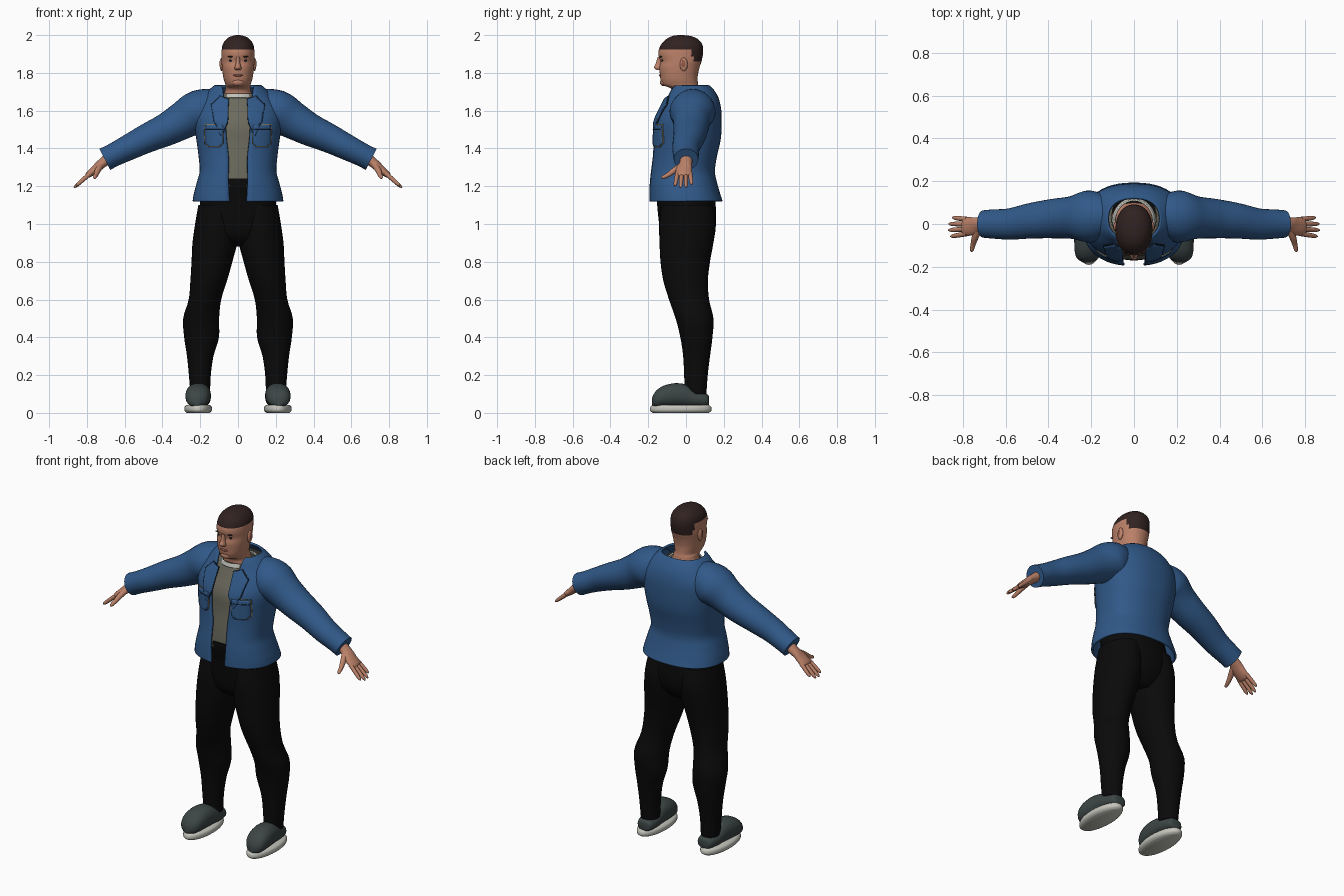
import bpy, bmesh, math
from mathutils import Vector, Matrix

if "Cube" in bpy.data.objects:
    bpy.data.objects.remove(bpy.data.objects["Cube"])


def material(name, r, g, b):
    m = bpy.data.materials.new(name)
    m.use_nodes = True
    m.diffuse_color = (r, g, b, 1)
    bsdf = next(n for n in m.node_tree.nodes if n.type == "BSDF_PRINCIPLED")
    bsdf.inputs["Base Color"].default_value = (r, g, b, 1)
    bsdf.inputs["Roughness"].default_value = 0.8
    return m


BLUE = material("denim blue", .03, .1, .25)
BLACK = material("trouser black", .003, .003, .003)
SKIN = material("skin", .5, .22, .14)
HAIR = material("hair brown", .03, .016, .015)
GREY = material("shirt grey", .15, .145, .11)
SHOE = material("shoe slate", .045, .06, .06)
SOLE = material("off white", .55, .55, .5)
TRIM = material("dark seam", .008, .016, .035)
TAN = material("stitch tan", .22, .19, .12)
LIP = material("lip", .3, .1, .07)


def finish(name, bm, mat, mirror=False, thick=0):
    bmesh.ops.recalc_face_normals(bm, faces=bm.faces)
    me = bpy.data.meshes.new(name)
    bm.to_mesh(me)
    bm.free()
    me.materials.append(mat)
    ob = bpy.data.objects.new(name, me)
    bpy.context.collection.objects.link(ob)
    if thick:
        mod = ob.modifiers.new("thickness", "SOLIDIFY")
        mod.thickness, mod.offset = thick, 0
    if mirror:
        ob.modifiers.new("mirror", "MIRROR")
    bpy.ops.object.select_all(action="DESELECT")
    ob.select_set(True)
    bpy.context.view_layer.objects.active = ob
    bpy.ops.object.shade_smooth_by_angle(angle=math.radians(50))
    return ob


def spline(rows, steps=4):
    """Catmull-Rom through rows of numbers."""
    out = []
    for i in range(len(rows) - 1):
        a, b, c, d = (rows[max(0, min(len(rows) - 1, i + k))] for k in (-1, 0, 1, 2))
        for s in range(steps):
            t = s / steps
            out.append([q + .5 * t * (r - p + t * (2 * p - 5 * q + 4 * r - u + t * (3 * (q - r) + u - p)))
                        for p, q, r, u in zip(a, b, c, d)])
    return out + [list(rows[-1])]


def power(v, p):
    return math.copysign(abs(v) ** p, v)


def loft(name, rings, mat, mirror=False, p=1.0, n=32, caps=True, thick=0):
    """rings: (centre, side axis, depth axis, half-width of the front gap)."""
    bm = bmesh.new()
    loops = []
    gapped = any(r[3] > 0 for r in rings)
    for c, u, v, gap in rings:
        a0 = math.asin(min(1, gap / u.length) ** (1 / p)) if gapped else 0
        angles = [a0 + (2 * math.pi - 2 * a0) * i / n for i in range(n + gapped)]
        loops.append([bm.verts.new(c + u * power(math.sin(a), p) - v * power(math.cos(a), p))
                      for a in angles])
    for lo, hi in zip(loops, loops[1:]):
        for i in range(n):
            j = (i + 1) % len(lo)
            bm.faces.new((lo[i], lo[j], hi[j], hi[i]))
    if caps and not gapped:
        bm.faces.new(loops[0])
        bm.faces.new(loops[-1])
    return finish(name, bm, mat, mirror, thick)


def column(name, rows, mat, **kw):
    """rows: (z, centre x, half width, front y, back y, gap)."""
    rings = [(Vector((x, (f + b) / 2, z)), Vector((w, 0, 0)), Vector((0, (b - f) / 2, 0)), g)
             for z, x, w, f, b, g in spline([tuple(r) + (0,) * (6 - len(r)) for r in rows])]
    return loft(name, rings, mat, **kw)


def tube(name, rows, mat, n=20, **kw):
    """rows: (x, y, z, side radius, up radius)."""
    rows = spline(rows)
    pts = [Vector(r[:3]) for r in rows]
    rings = []
    for i, r in enumerate(rows):
        t = (pts[min(i + 1, len(pts) - 1)] - pts[max(i - 1, 0)]).normalized()
        side = t.cross(Vector((0, 0, 1))).normalized()
        rings.append((pts[i], side * r[3], side.cross(t) * r[4], 0))
    return loft(name, rings, mat, n=n, **kw)


def ball(name, loc, size, mat, mirror=True):
    bm = bmesh.new()
    bmesh.ops.create_uvsphere(bm, u_segments=16, v_segments=10, radius=1,
                              matrix=Matrix.LocRotScale(Vector(loc), None, Vector(size)))
    return finish(name, bm, mat, mirror)


# Jacket body, open down the front
JACKET = [(1.12, 0, .235, -.19, .188, .045), (1.16, 0, .228, -.19, .175, .047),
          (1.22, 0, .212, -.188, .158, .05), (1.28, 0, .197, -.182, .147, .05),
          (1.36, 0, .203, -.172, .158, .05), (1.45, 0, .215, -.168, .178, .06),
          (1.54, 0, .228, -.16, .183, .065), (1.61, 0, .22, -.13, .18, .065),
          (1.67, 0, .18, -.1, .165, .075), (1.71, 0, .145, -.085, .14, .08),
          (1.73, 0, .12, -.075, .12, .085)]
POWER = .85
column("jacket_body", JACKET, BLUE, p=POWER, n=48, thick=.012)
tube("jacket_sleeve", [(.13, .04, 1.6, .1, .115), (.21, .035, 1.595, .122, .113),
                       (.29, .03, 1.55, .1, .1), (.38, .025, 1.5, .092, .087),
                       (.48, .015, 1.455, .083, .077), (.58, 0, 1.405, .073, .068),
                       (.66, 0, 1.365, .068, .062), (.705, 0, 1.342, .064, .063)],
     BLUE, n=32, mirror=True)
DENSE = spline(JACKET)


def front_y(x, z):
    for a, b in zip(DENSE, DENSE[1:]):
        if a[0] <= z <= b[0]:
            t = (z - a[0]) / (b[0] - a[0])
            _, _, w, f, k, _ = [p + t * (q - p) for p, q in zip(a, b)]
            s = min(1, abs(x) / w) ** (1 / POWER)
            return (f + k) / 2 - (k - f) / 2 * (1 - s * s) ** (POWER / 2)
    return 0


def plate(name, outline, mat, grow, lift):
    """Thin panel that follows the jacket front."""
    cx, cz = (sum(c) / len(outline) for c in zip(*outline))
    bm = bmesh.new()
    pts = []
    for x, z in outline:
        d = Vector((x - cx, z - cz))
        d += d.normalized() * grow
        pts.append(bm.verts.new((cx + d.x, 0, cz + d.y)))
    bm.faces.new(pts)
    for axis, start in ((0, .02), (2, 1.4)):
        for i in range(22):
            co, no = Vector(), Vector()
            co[axis], no[axis] = start + i * .0141, 1
            bmesh.ops.bisect_plane(bm, geom=bm.verts[:] + bm.edges[:] + bm.faces[:],
                                   plane_co=co, plane_no=no)
    for v in bm.verts:
        v.co.y = front_y(v.co.x, v.co.z) - lift
    finish(name, bm, mat, mirror=True, thick=.006)


LAPEL = [(.05, 1.66), (.095, 1.675), (.14, 1.63), (.125, 1.545), (.09, 1.465), (.055, 1.54)]
POCKET = [(.078, 1.525), (.174, 1.525), (.174, 1.43), (.155, 1.412), (.095, 1.412), (.078, 1.43)]
for part, shape, edge in (("lapel", LAPEL, TRIM), ("pocket", POCKET, TAN)):
    plate(part + "_edge", shape, edge, .004, .009)
    plate(part, shape, BLUE, 0, .013)
plate("pocket_flap_seam", [(.08, 1.502), (.172, 1.502), (.172, 1.498), (.08, 1.498)], TRIM, 0, .0145)

# Shirt and its neckband
column("shirt", [(1.2, 0, .185, -.165, .125), (1.3, 0, .17, -.16, .125), (1.42, 0, .185, -.148, .15),
                 (1.52, 0, .2, -.143, .16), (1.6, 0, .18, -.11, .155), (1.66, 0, .135, -.085, .145),
                 (1.69, 0, .105, -.076, .135)], GREY, p=POWER, caps=False, thick=.006)
column("shirt_neckband", [(1.668, 0, .1, -.092, .12), (1.69, 0, .09, -.085, .11)], SOLE,
       caps=False, thick=.008)

# Trousers
column("trouser_hips", [(.88, 0, .1, -.06, .09), (.93, 0, .18, -.12, .135), (1.0, 0, .208, -.142, .158),
                        (1.12, 0, .2, -.155, .155), (1.2, 0, .185, -.17, .135),
                        (1.24, 0, .17, -.17, .12)], BLACK)
column("trouser_leg", [(.1, .2, .052, -.005, .108), (.2, .202, .058, -.01, .115),
                       (.3, .2, .07, -.015, .127), (.4, .193, .092, -.03, .14),
                       (.5, .195, .095, -.055, .145), (.6, .175, .086, -.09, .122),
                       (.7, .155, .097, -.12, .116), (.8, .138, .108, -.135, .127),
                       (.9, .123, .118, -.14, .145), (1.0, .115, .112, -.142, .158),
                       (1.1, .105, .105, -.13, .14)], BLACK, mirror=True)

# Shoes: uppers run heel to toe
SHOE_ROWS = [(.122, .2, .02, .045, .085), (.11, .2, .045, .033, .1), (.05, .203, .058, .03, .12),
             (0, .206, .062, .03, .15), (-.06, .21, .066, .03, .157), (-.12, .214, .064, .03, .143),
             (-.16, .217, .05, .03, .115), (-.18, .218, .02, .04, .08)]
loft("shoe_upper", [(Vector((x, y, (lo + hi) / 2)), Vector((w, 0, 0)), Vector((0, 0, (hi - lo) / 2)), 0)
                    for y, x, w, lo, hi in spline(SHOE_ROWS)], SHOE, mirror=True, p=.9)
column("shoe_sole", [(.0, .211, .06, -.175, .12), (.012, .211, .072, -.19, .135),
                     (.032, .211, .072, -.188, .133), (.042, .211, .062, -.175, .12)], SOLE, mirror=True)

# Hands
tube("palm", [(.67, 0, 1.36, .035, .03), (.715, 0, 1.325, .033, .026), (.75, -.01, 1.295, .042, .022),
              (.79, -.012, 1.262, .043, .017), (.8, -.012, 1.253, .036, .01)], SKIN, mirror=True)
for i, reach in enumerate((.062, .078, .08, .07)):
    y = .022 - .0225 * i
    tip = y + (.008 - .007 * i)
    rows = [(.782 + reach * t * 1.08, y + (tip - y) * t, 1.268 - reach * t * .95, r, r)
            for t, r in ((0, .012), (.5, .011), (.85, .009), (1, .003))]
    tube("finger_%d" % (i + 1), rows, SKIN, n=12, mirror=True)
tube("thumb", [(.722, -.015, 1.315, .016, .016), (.742, -.06, 1.285, .016, .016),
               (.752, -.095, 1.26, .012, .012), (.758, -.122, 1.247, .009, .009),
               (.759, -.13, 1.244, .003, .003)], SKIN, n=12, mirror=True)

# Head and neck, with the cropped hair as faces of the same surface
head = column("head", [(1.62, 0, .11, -.08, .1), (1.665, 0, .086, -.074, .085), (1.7, 0, .07, -.072, .072),
                       (1.72, 0, .067, -.085, .068), (1.735, 0, .066, -.122, .064),
                       (1.76, 0, .074, -.134, .062), (1.79, 0, .08, -.138, .063),
                       (1.83, 0, .085, -.141, .072), (1.86, 0, .087, -.136, .082),
                       (1.895, 0, .087, -.146, .089), (1.925, 0, .086, -.143, .091),
                       (1.955, 0, .079, -.128, .084), (1.982, 0, .058, -.1, .058),
                       (1.996, 0, .03, -.068, .02), (2.0, 0, .006, -.04, -.02)], SKIN, p=.93, n=40)
head.data.materials.append(HAIR)
for f in head.data.polygons:
    x, y, z = f.center
    f.material_index = int(z > 1.925 or (z > 1.86 and y > .035))

# Face
column("nose", [(1.885, 0, .009, -.15, -.12), (1.85, 0, .012, -.16, -.12), (1.828, 0, .018, -.17, -.12),
                (1.815, 0, .015, -.155, -.12)], SKIN, n=16)
ball("eye", (.034, -.125, 1.866), (.015, .006, .006), TRIM)
ball("eyebrow", (.036, -.133, 1.886), (.02, .007, .004), HAIR)
ball("mouth", (0, -.136, 1.787), (.026, .007, .006), LIP, mirror=False)
ball("chin", (0, -.118, 1.75), (.032, .02, .02), SKIN, mirror=False)
ball("ear", (.087, -.012, 1.845), (.01, .021, .036), SKIN)
ball("ear_hollow", (.094, -.014, 1.848), (.004, .011, .02), LIP)
